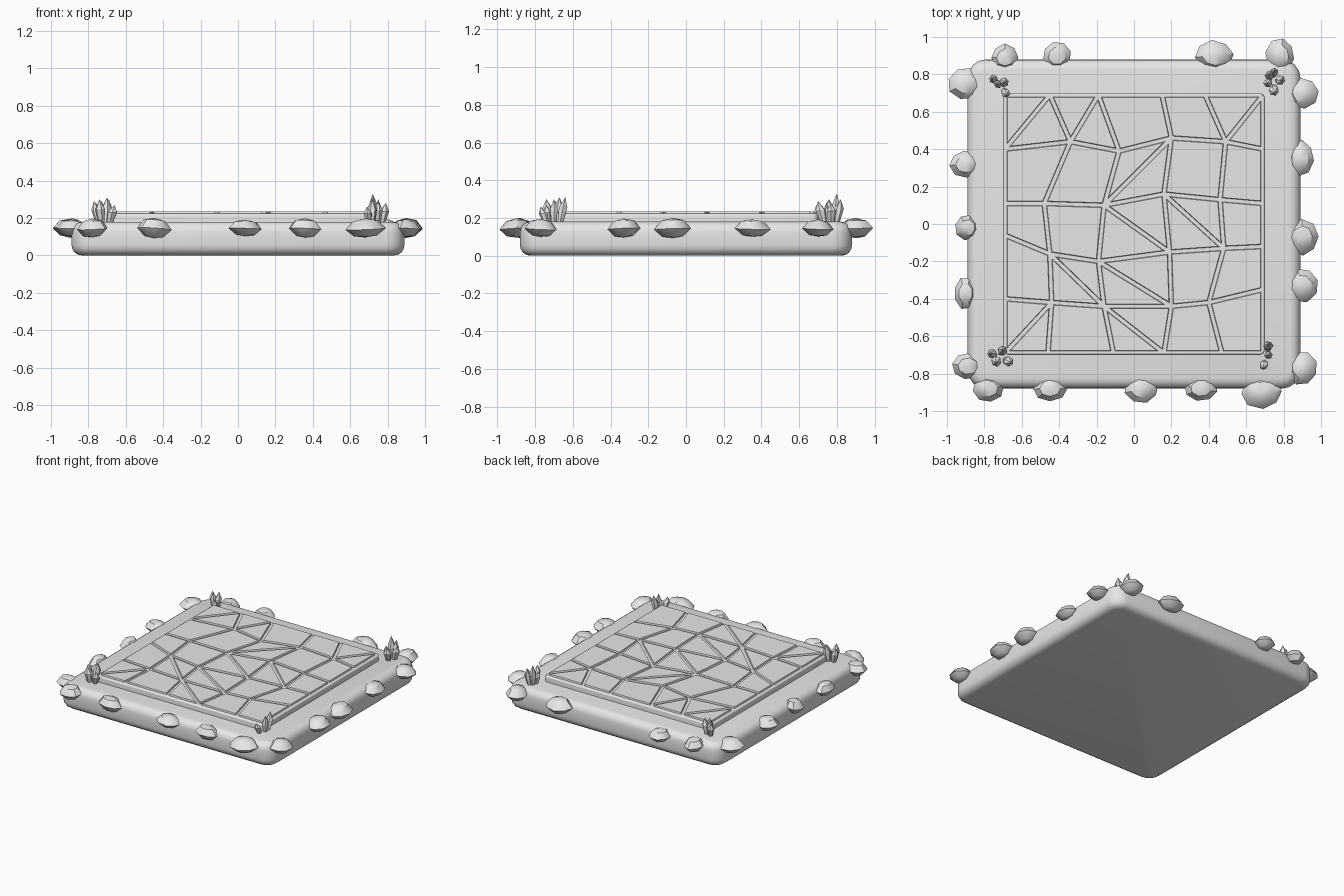
import bpy
import bmesh
import math
import random
from mathutils import Vector

random.seed(4)
cube = bpy.data.objects.get("Cube")
if cube:
    bpy.data.objects.remove(cube, do_unlink=True)

stone = bpy.data.materials.new("grey_stone")
stone.use_nodes = True
stone.diffuse_color = (0.8, 0.8, 0.8, 1)
stone.node_tree.nodes["Principled BSDF"].inputs["Base Color"].default_value = stone.diffuse_color


def finish(bm, name, angle=35):
    """Turn a bmesh into a shaded object with the stone material."""
    mesh = bpy.data.meshes.new(name)
    bm.to_mesh(mesh)
    bm.free()
    mesh.materials.append(stone)
    obj = bpy.data.objects.new(name, mesh)
    bpy.context.collection.objects.link(obj)
    bpy.ops.object.select_all(action="DESELECT")
    obj.select_set(True)
    bpy.context.view_layer.objects.active = obj
    bpy.ops.object.shade_smooth_by_angle(angle=math.radians(angle))
    return obj


def rounded_slab(name, half_x, half_y, bottom, top, corner, rim, round_bottom=True):
    """Box with rounded upright corners and softened horizontal rims."""
    bm = bmesh.new()
    bmesh.ops.create_cube(bm, size=2)
    for v in bm.verts:
        v.co = (v.co.x * half_x, v.co.y * half_y, top if v.co.z > 0 else bottom)
    upright = [e for e in bm.edges if abs(e.verts[0].co.z - e.verts[1].co.z) > 0.01]
    bmesh.ops.bevel(bm, geom=upright, offset=corner, segments=4, profile=0.5, affect="EDGES")
    bm.normal_update()
    rims = set()
    for f in bm.faces:
        if f.normal.z > 0.9 or (round_bottom and f.normal.z < -0.9):
            rims.update(f.edges)
    bmesh.ops.bevel(bm, geom=list(rims), offset=rim, segments=4, profile=0.5, affect="EDGES")
    return finish(bm, name)


def add_gem(bm, rings, sides, place, jitter):
    """Stack of rings closed by a point at each end; place() maps unit space to the model."""
    turn = random.uniform(0, math.tau)
    wobble = [random.uniform(1 - jitter, 1) for _ in range(sides)]
    loops = []
    for radius, height in rings[1:-1]:
        loop = []
        for i in range(sides):
            a = turn + math.tau * i / sides
            r = radius * wobble[i]
            loop.append(bm.verts.new(place(Vector((r * math.cos(a), r * math.sin(a), height)))))
        loops.append(loop)
    low, high = (bm.verts.new(place(Vector((0, 0, rings[k][1])))) for k in (0, -1))
    for i in range(sides):
        j = (i + 1) % sides
        bm.faces.new((low, loops[0][j], loops[0][i]))
        bm.faces.new((high, loops[-1][i], loops[-1][j]))
        for a, b in zip(loops, loops[1:]):
            bm.faces.new((a[i], a[j], b[j], b[i]))


# Base and raised platform
rounded_slab("base_slab", 0.89, 0.88, 0, 0.18, 0.1, 0.055)
rounded_slab("platform", 0.7, 0.7, 0.15, 0.223, 0.03, 0.012, False)

# Paving: a skewed grid, some cells split diagonally, in hundredths
columns = [(-69, -45, -19, 15, 38, 69), (-69, -34, -8, 20, 49, 69), (-69, -48, -16, 16, 46, 69),
           (-69, -45, -19, 19, 48, 69), (-69, -44, -16, 20, 40, 69), (-69, -46, -11, 16, 47, 69)]
heights = [(69,) * 6, (40, 44, 39, 46, 44, 40), (11, 11, 10, 16, 13, 11),
           (-6, -16, -20, -15, -13, -12), (-40, -42, -44, -44, -42, -35), (-69,) * 6]
# "/" and "\" cells are cut along that diagonal
splits = ["//../", "../..", "..\\\\.", ".\\\\..", "/.\\.."]

bm = bmesh.new()
grid = [[bm.verts.new((x / 100, y / 100, 0.2235)) for x, y in zip(xs, ys)]
        for xs, ys in zip(columns, heights)]
for r, row in enumerate(splits):
    for c, cut in enumerate(row):
        nw, ne = grid[r][c], grid[r][c + 1]
        sw, se = grid[r + 1][c], grid[r + 1][c + 1]
        if cut == "/":
            cells = [(sw, ne, nw), (sw, se, ne)]
        elif cut == "\\":
            cells = [(sw, se, nw), (se, ne, nw)]
        else:
            cells = [(sw, se, ne, nw)]
        for cell in cells:
            bm.faces.new(cell)
bm.normal_update()
tiles = list(bm.faces)
bmesh.ops.inset_individual(bm, faces=tiles, thickness=0.01, use_even_offset=True)
bmesh.ops.inset_individual(bm, faces=tiles, thickness=0.003, depth=0.011, use_even_offset=True)
finish(bm, "paving_tiles", 20)

# Boulders set into the sides: x, y, width, depth in hundredths
boulders = {
    "left": [(90, 70, 18, 17), (89, 35, 15, 20), (90, -7, 18, 20), (90, -33, 18, 19), (90, -77, 17, 19)],
    "right": [(-90, 75, 20, 18), (-90, 32, 18, 15), (-89, -2, 14, 14), (-90, -37, 13, 18), (-89, -76, 18, 15)],
    "back": [(-69, 89, 15, 15), (-41, 90, 16, 16), (43, 90, 21, 17), (78, 90, 16, 19)],
    "front": [(-78, -88, 17, 15), (-45, -88, 19, 14), (4, -88, 19, 16), (36, -88, 19, 14), (68, -90, 23, 18)],
}
boulder_rings = [(0, -1), (0.55, -0.85), (1, -0.1), (0.62, 0.75), (0, 1)]
for side, spots in boulders.items():
    bm = bmesh.new()
    for x, y, w, d in spots:
        tilt = random.uniform(-0.12, 0.12)
        rise = random.uniform(0.044, 0.055)

        def place(p):
            return Vector((x + p.x * w / 2, y + p.y * d / 2, 0)) / 100 + Vector(
                (0, 0, 0.147 + rise * (p.z + tilt * (p.x + p.y))))

        add_gem(bm, boulder_rings, 8, place, 0.08)
    finish(bm, side + "_boulders", 40)

# Crystal clusters at the corners: tip x, y, z in hundredths, leaning out from the centre
clusters = {
    "back_right": [(-76, 78, 28), (-69, 76, 30), (-68, 69, 27), (-73, 75, 29)],
    "back_left": [(72, 80, 33), (79, 77, 28), (75, 70, 29), (71, 75, 27), (75, 82, 30)],
    "front_right": [(-77, -69, 29), (-70, -67, 31), (-74, -74, 30), (-66, -74, 27)],
    "front_left": [(72, -64, 31), (72, -70, 30), (69, -77, 26)],
}
crystal_rings = [(0.5, -0.05), (0.6, 0), (1, 0.6), (0, 1)]
for corner, tips in clusters.items():
    bm = bmesh.new()
    centre = sum((Vector(t) for t in tips), Vector()) / len(tips) / 100
    for t in tips:
        tip = Vector(t) / 100
        foot = centre.lerp(tip, 0.55)
        foot.z = 0.17
        width = random.uniform(0.024, 0.03)

        def place(p):
            return foot.lerp(tip, p.z) + Vector((p.x, p.y, 0)) * width

        add_gem(bm, crystal_rings, 6, place, 0.15)
    finish(bm, corner + "_crystals", 30)
